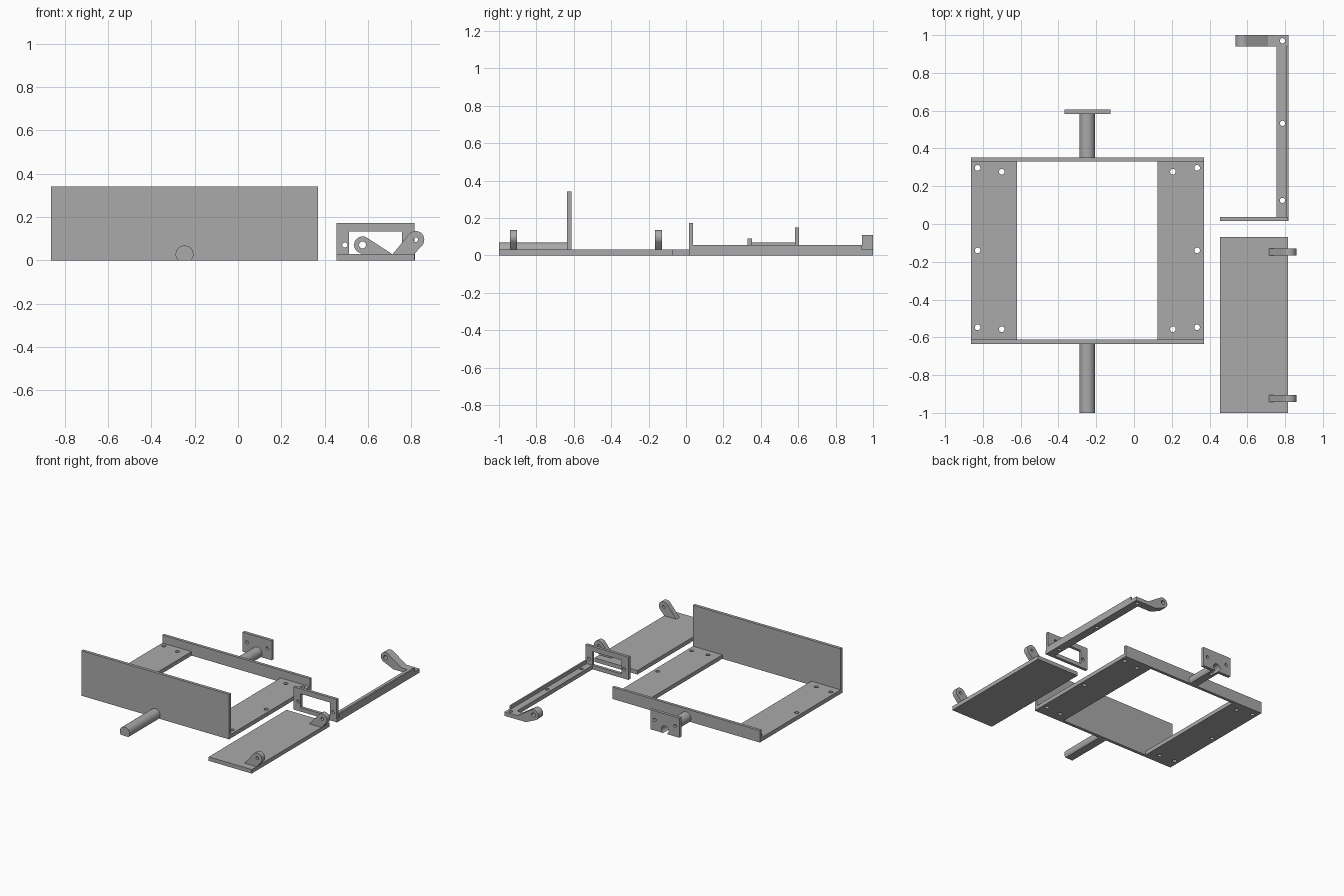
import bpy, bmesh, math
from mathutils import Vector

if "Cube" in bpy.data.objects:
    bpy.data.objects.remove(bpy.data.objects["Cube"])

metal = bpy.data.materials.new("grey metal")
metal.diffuse_color = (0.4, 0.4, 0.4, 1)
metal.use_nodes = True
metal.node_tree.nodes["Principled BSDF"].inputs["Base Color"].default_value = metal.diffuse_color


def rect(u0, u1, v0, v1):
    return [(u0, v0), (u1, v0), (u1, v1), (u0, v1)]


def arc(cu, cv, r, a0=0, a1=360, n=24):
    last = n if abs(a1 - a0) >= 360 else n + 1
    return [(cu + r * math.cos(math.radians(a0 + (a1 - a0) * i / n)),
             cv + r * math.sin(math.radians(a0 + (a1 - a0) * i / n))) for i in range(last)]


def prism(name, loops, lo, hi, axis='Z'):
    """Extrude an outline (first loop) with holes (other loops) along z or y."""
    cu = bpy.data.curves.new(name + "_profile", 'CURVE')
    cu.dimensions = '2D'
    cu.fill_mode = 'BOTH'
    cu.extrude = (hi - lo) / 2
    for pts in loops:
        s = cu.splines.new('POLY')
        s.points.add(len(pts) - 1)
        for p, (u, v) in zip(s.points, pts):
            p.co = (u, v, 0, 1)
        s.use_cyclic_u = True
    tmp = bpy.data.objects.new(name + "_profile", cu)
    bpy.context.collection.objects.link(tmp)
    bpy.context.view_layer.update()
    dg = bpy.context.evaluated_depsgraph_get()
    me = bpy.data.meshes.new_from_object(tmp.evaluated_get(dg))
    bpy.data.objects.remove(tmp)
    bpy.data.curves.remove(cu)
    bm = bmesh.new()
    bm.from_mesh(me)
    mid = (lo + hi) / 2
    for v in bm.verts:
        x, y, z = v.co
        v.co = Vector((x, y, z + mid)) if axis == 'Z' else Vector((x, z + mid, y))
    bmesh.ops.remove_doubles(bm, verts=bm.verts, dist=1e-5)
    bmesh.ops.recalc_face_normals(bm, faces=bm.faces)
    bm.to_mesh(me)
    bm.free()
    me.name = name
    me.materials.clear()
    me.materials.append(metal)
    ob = bpy.data.objects.new(name, me)
    bpy.context.collection.objects.link(ob)
    bpy.ops.object.select_all(action='DESELECT')
    ob.select_set(True)
    bpy.context.view_layer.objects.active = ob
    bpy.ops.object.shade_smooth_by_angle(angle=math.radians(30))
    return ob


# Main tray: two drilled side strips between a tall and a low wall
CX = -0.247
for side, name in ((-1, "left_strip"), (1, "right_strip")):
    a, b = sorted((CX + side * 0.372, CX + side * 0.617))
    holes = [arc(CX + side * u, v, 0.015) for u, v in
             ((0.581, 0.297), (0.581, -0.14), (0.581, -0.547), (0.453, 0.277), (0.453, -0.557))]
    prism(name, [rect(a, b, -0.612, 0.33)] + holes, 0, 0.03)
prism("tall_wall", [rect(CX - 0.617, CX + 0.617, 0, 0.34)], -0.635, -0.612, 'Y')
prism("low_wall", [rect(CX - 0.617, CX + 0.617, 0, 0.09)], 0.33, 0.352, 'Y')

# Flat-bottomed pins, the rear one bored where it meets the end plate
R, RB, CZ = 0.041, 0.026, 0.027


def cut_arc(r):
    """Circle arc above z = 0, from right foot over the top to left foot."""
    a = math.degrees(math.asin(min(1, CZ / r)))
    return arc(CX, CZ, r, -a, 180 + a, 28)


RB = 0.03
prism("front_pin", [cut_arc(R)], -1, -0.635, 'Y')
prism("rear_pin", [cut_arc(R)], 0.352, 0.53, 'Y')
prism("rear_pin_socket", [cut_arc(R) + cut_arc(RB)[::-1]], 0.53, 0.582, 'Y')
end_outline = [(CX + 0.122, 0), (CX + 0.122, 0.148), (CX - 0.122, 0.148), (CX - 0.122, 0)]
prism("end_plate", [end_outline + cut_arc(RB)[::-1],
                    arc(CX - 0.085, 0.08, 0.012), arc(CX + 0.085, 0.08, 0.012)],
      0.582, 0.605, 'Y')

# Separate cover plate with two leaning hinge lugs
prism("cover_plate", [rect(0.455, 0.815, -1, -0.07)], 0, 0.03)
lug = [(0.715, 0.03), (0.815, 0.03)] + arc(0.82, 0.095, 0.04, -38, 147, 18)
for i, y in enumerate((-0.942, -0.167)):
    prism(f"hinge_lug_{i + 1}", [lug, arc(0.82, 0.095, 0.011)], y, y + 0.038, 'Y')

# Angle rail: drilled floor plus a thin upright edge
prism("rail_floor", [rect(0.755, 0.818, 0.015, 1)] +
      [arc(0.786, y, 0.014) for y in (0.125, 0.533, 0.97)], 0, 0.03)
prism("rail_edge", [rect(0.806, 0.818, 0.037, 0.94)], 0.03, 0.055)

# Window frame standing at the near end of the rail
prism("window_frame", [rect(0.455, 0.815, 0.0, 0.172), rect(0.513, 0.757, 0.03, 0.134),
                       arc(0.493, 0.07, 0.012), arc(0.786, 0.07, 0.012)], 0.015, 0.037, 'Y')

# Arm with a raised eye at the far end of the rail
arm = [(0.755, 0), (0.755, 0.03), (0.71, 0.03)] + arc(0.575, 0.071, 0.039, 57, 238, 20) + [(0.64, 0)]
prism("eye_arm", [arm, arc(0.575, 0.071, 0.016)], 0.94, 1, 'Y')
